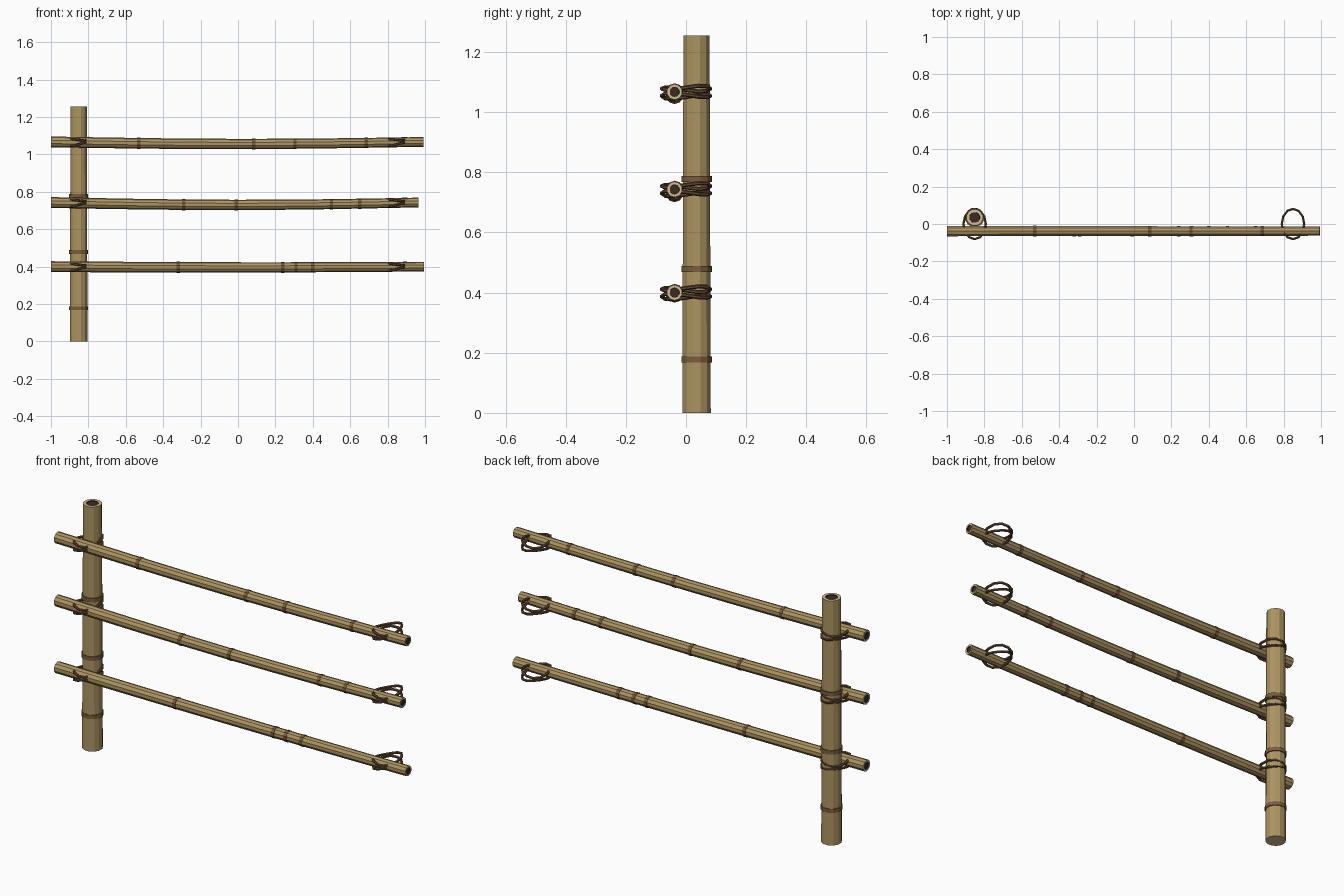
import bpy, bmesh, math
from mathutils import Vector

cube = bpy.data.objects.get("Cube")
if cube:
    bpy.data.objects.remove(cube, do_unlink=True)


def material(name, rgb):
    m = bpy.data.materials.new(name)
    m.use_nodes = True
    m.diffuse_color = (*rgb, 1)
    m.node_tree.nodes["Principled BSDF"].inputs["Base Color"].default_value = (*rgb, 1)
    return m


CANE = material("bamboo tan", (0.42, 0.30, 0.12))
JOINT = material("joint brown", (0.20, 0.11, 0.045))
RIM = material("cut cane pale", (0.65, 0.52, 0.30))
CORE = material("hollow dark", (0.045, 0.024, 0.016))
ROPE = material("lashing brown", (0.12, 0.065, 0.032))


def finish(bm, name, mats):
    bmesh.ops.recalc_face_normals(bm, faces=bm.faces)
    mesh = bpy.data.meshes.new(name)
    bm.to_mesh(mesh)
    bm.free()
    for m in mats:
        mesh.materials.append(m)
    bpy.context.collection.objects.link(bpy.data.objects.new(name, mesh))


def ring(bm, centre, side, up, radius, sides):
    angles = [math.tau * (i + 0.5) / sides for i in range(sides)]
    return [bm.verts.new(centre + (side * math.cos(a) + up * math.sin(a)) * radius)
            for a in angles]


def bridge(bm, a, b, mat=0):
    for i in range(len(a)):
        j = (i + 1) % len(a)
        bm.faces.new((a[i], a[j], b[j], b[i])).material_index = mat


def pole(name, path, r0, r1, sides, side, up, hollow=(True, True)):
    """Tapered cane with a pale cut rim and a dark sunken core at each open end."""
    bm = bmesh.new()
    n = len(path) - 1
    rings = [ring(bm, p, side, up, r0 + (r1 - r0) * i / n, sides)
             for i, p in enumerate(path)]
    for a, b in zip(rings, rings[1:]):
        bridge(bm, a, b)
    for end, nxt, r, is_open in ((0, 1, r0, hollow[0]), (-1, -2, r1, hollow[1])):
        if not is_open:
            bm.faces.new(rings[end]).material_index = 1
            continue
        inward = (path[nxt] - path[end]).normalized() * 0.004
        lip = ring(bm, path[end], side, up, r * 0.64, sides)
        well = ring(bm, path[end] + inward, side, up, r * 0.62, sides)
        bridge(bm, rings[end], lip, 1)
        bridge(bm, lip, well, 2)
        bm.faces.new(well).material_index = 2
    finish(bm, name, (CANE, RIM, CORE))


def joint(name, centre, axis, side, up, radius, width, sides):
    """Raised band around a cane."""
    bm = bmesh.new()
    rings = [ring(bm, centre + axis * t * width, side, up, radius, sides)
             for t in (-0.5, 0.5)]
    bridge(bm, *rings)
    for r in rings:
        bm.faces.new(r)
    finish(bm, name, (JOINT,))


def lashing(name, x, z):
    """Two crossing oval rope loops."""
    bm = bmesh.new()
    steps, up = 12, Vector((0, 0, 1))
    for s in (-1, 1):
        rings = []
        for i in range(steps):
            a = math.tau * i / steps
            out = Vector((math.cos(a), math.sin(a), 0))
            lift = s * (0.012 + 0.007 * math.sin(2 * a)) + 0.004 * math.cos(a)
            centre = Vector((x + 0.060 * out.x, 0.081 * out.y, z + lift))
            rings.append(ring(bm, centre, out, up, 0.007, 6))
        for i in range(steps):
            bridge(bm, rings[i], rings[(i + 1) % steps])
    finish(bm, name, (ROPE,))


X, Y, Z = Vector((1, 0, 0)), Vector((0, 1, 0)), Vector((0, 0, 1))

# Upright post and its joints
POST_X, POST_Y, POST_H = -0.852, 0.035, 1.255
pole("post", [Vector((POST_X, POST_Y, POST_H * i / 4)) for i in range(5)],
     0.049, 0.045, 12, X, Y, (False, True))
for i, z in enumerate((0.178, 0.478, 0.778)):
    joint(f"post_joint_{i + 1}", Vector((POST_X, POST_Y, z)), Z, X, Y, 0.0525, 0.02, 12)

# Sagging rails: name, end height, sag, right end, joint positions
RAILS = (
    ("lower_rail", 0.400, 0.004, 0.995, (-0.32, 0.24, 0.31, 0.40)),
    ("middle_rail", 0.743, 0.013, 0.965, (-0.29, -0.01, 0.50, 0.65)),
    ("upper_rail", 1.067, 0.011, 0.993, (-0.53, 0.085, 0.305, 0.685)),
)
LEFT, R0, R1 = -1.0, 0.029, 0.026
for name, height, sag, end, joints in RAILS:
    def point(x):
        t = (x - LEFT) / (end - LEFT)
        return Vector((x, -0.038, height - sag * math.sin(math.pi * t)))

    pole(name, [point(LEFT + (end - LEFT) * i / 8) for i in range(9)],
         R0, R1, 10, Y, Z)
    for i, x in enumerate(joints):
        r = R0 + (R1 - R0) * (x - LEFT) / (end - LEFT) + 0.002
        joint(f"{name}_joint_{i + 1}", point(x), X, Y, Z, r, 0.018, 10)
    for label, x in (("post", POST_X), ("far", 0.85)):
        lashing(f"{name}_{label}_lashing", x, height - 0.001)
